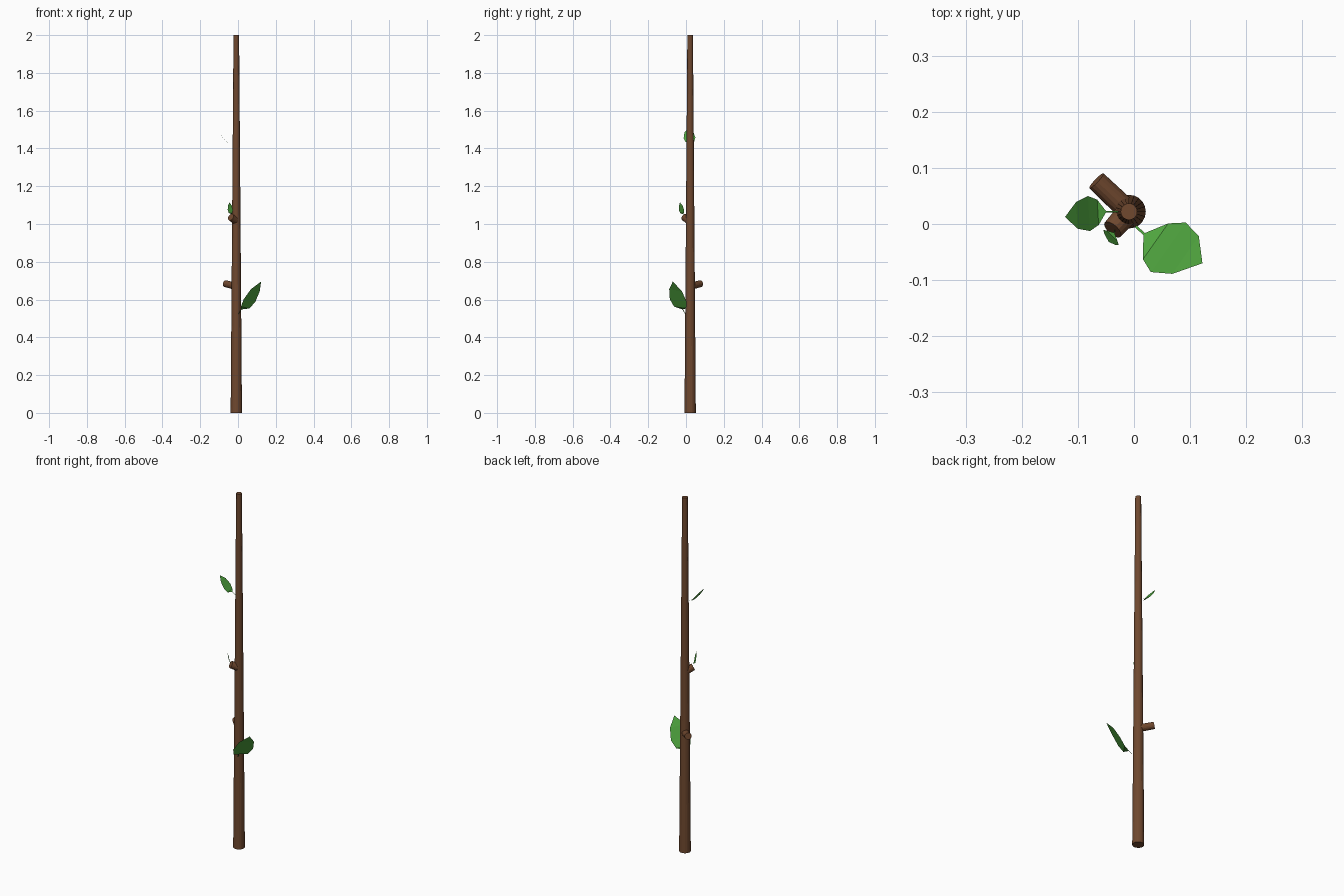
import bpy, bmesh
from mathutils import Vector

if "Cube" in bpy.data.objects:
    bpy.data.objects.remove(bpy.data.objects["Cube"])


def material(name, color):
    m = bpy.data.materials.new(name)
    m.diffuse_color = color
    m.use_nodes = True
    m.node_tree.nodes["Principled BSDF"].inputs["Base Color"].default_value = m.diffuse_color
    return m


bark = material("bark", (0.16, 0.065, 0.028, 1))
green = material("leaf_green", (0.08, 0.38, 0.05, 1))


def finish(name, bm, mat):
    me = bpy.data.meshes.new(name)
    bm.to_mesh(me)
    bm.free()
    me.materials.append(mat)
    ob = bpy.data.objects.new(name, me)
    bpy.context.collection.objects.link(ob)
    return ob


def rod(name, start, end, r1, r2, sides):
    """Capped, tapered cylinder between two points."""
    a, b = Vector(start), Vector(end)
    bm = bmesh.new()
    bmesh.ops.create_cone(bm, cap_ends=True, segments=sides,
                          radius1=r1, radius2=r2, depth=(b - a).length)
    ob = finish(name, bm, bark)
    ob.location = (a + b) / 2
    ob.rotation_mode = 'QUATERNION'
    ob.rotation_quaternion = (b - a).to_track_quat('Z', 'Y')
    return ob


# Leaf half outline: distance along midrib, half width, sag (in leaf lengths)
OUTLINE = [(0.0, 0.012, 0.0), (0.12, 0.21, -0.07), (0.36, 0.29, -0.05),
           (0.70, 0.22, -0.01), (1.0, 0.0, 0.0)]


def leaf(name, root, base, tip, side):
    """Thin curved blade with a narrow flat stalk."""
    base, tip = Vector(base), Vector(tip)
    axis = tip - base
    length = axis.length
    side = Vector(side)
    side = (side - side.project(axis)).normalized()
    up = axis.cross(side).normalized()
    bm = bmesh.new()
    rows = []
    for t, w, sag in OUTLINE:
        mid = base + axis * t + up * sag * length
        row = [bm.verts.new(mid)]
        if w:
            row = [bm.verts.new(mid - side * w * length), row[0],
                   bm.verts.new(mid + side * w * length)]
        rows.append(row)
    for a, b in zip(rows, rows[1:]):
        for i in (0, 1):
            if len(b) == 3:
                bm.faces.new((a[i], a[i + 1], b[i + 1], b[i]))
            else:
                bm.faces.new((a[i], a[i + 1], b[0]))
    # stalk
    r = Vector(root)
    l, m, n = rows[0]
    half = side * 0.012 * length
    s = [bm.verts.new(r - half), bm.verts.new(r), bm.verts.new(r + half)]
    bm.faces.new((s[0], s[1], m, l))
    bm.faces.new((s[1], s[2], n, m))
    return finish(name, bm, green)


# Main stick
rod("stick", (-0.009, 0.022, 0), (-0.009, 0.022, 2), 0.03, 0.0148, 20)

# Cut-off side twigs
rod("lower_twig", (-0.009, 0.022, 0.67), (-0.067, 0.077, 0.684), 0.0195, 0.0183, 16)
rod("upper_twig", (-0.009, 0.022, 1.015), (-0.038, -0.010, 1.036), 0.021, 0.019, 16)

# Leaves
leaf("large_leaf", (0.003, -0.004, 0.525), (0.018, -0.018, 0.548),
     (0.122, -0.07, 0.695), (0.576, 0.821, -0.119))
leaf("upper_leaf", (-0.028, 0.022, 1.418), (-0.05, 0.022, 1.431),
     (-0.123, 0.0125, 1.51), (0, -1, 0))
leaf("small_leaf", (-0.034, -0.010, 1.04), (-0.035, -0.016, 1.052),
     (-0.045, -0.032, 1.115), (0.7, -0.7, 0))
